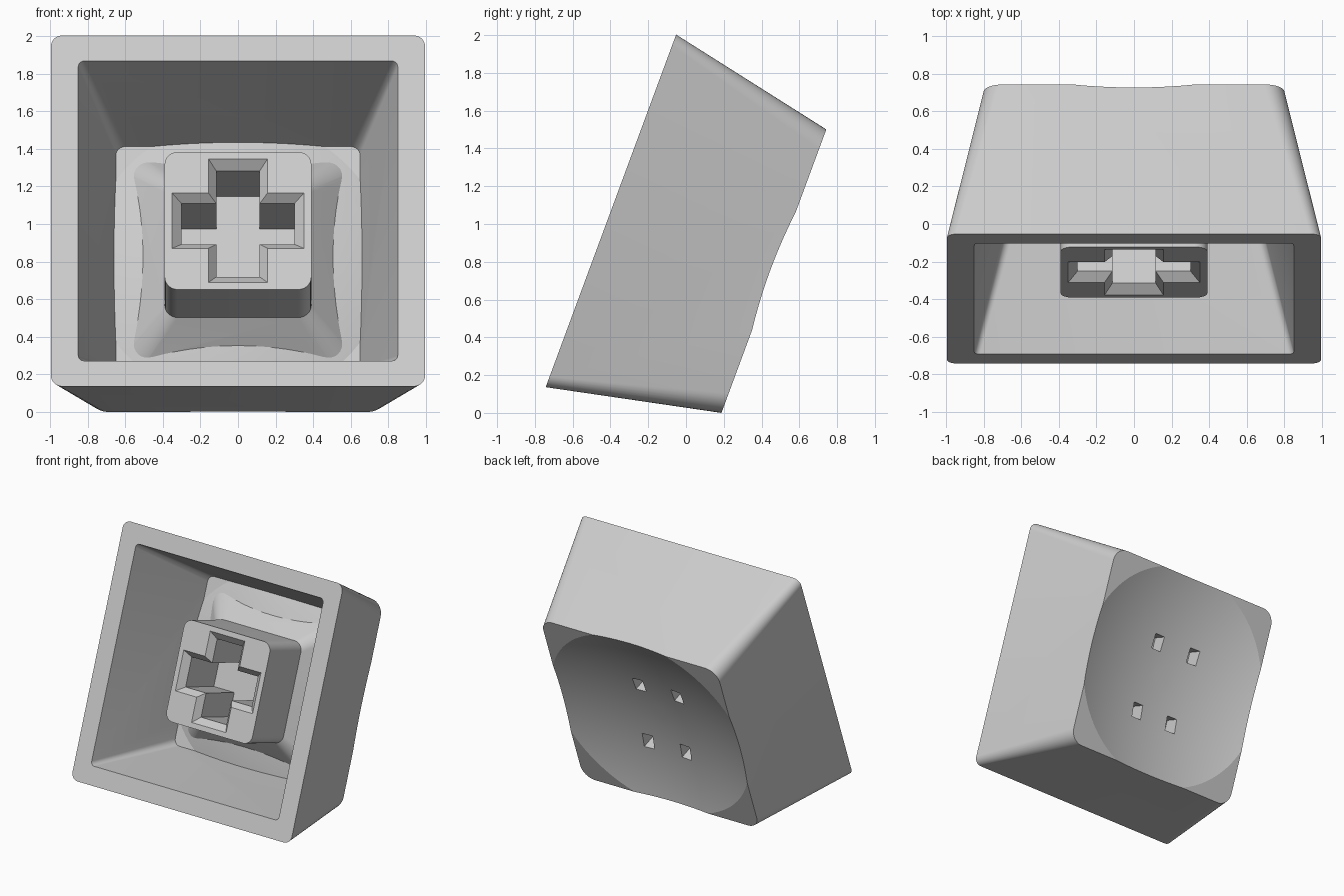
import bpy
import bmesh
import math
from mathutils import Matrix, Vector

cube = bpy.data.objects.get("Cube")
if cube:
    bpy.data.objects.remove(cube, do_unlink=True)

grey = bpy.data.materials.new("light_grey_plastic")
grey.use_nodes = True
colour = (0.6, 0.6, 0.6, 1)
grey.diffuse_color = colour
grey.node_tree.nodes["Principled BSDF"].inputs["Base Color"].default_value = colour


def rounded_square(half, radius, steps):
    """Outline of a square with rounded corners (a circle if radius == half)."""
    points = []
    for quarter in range(4):
        middle = math.radians(45 + 90 * quarter)
        cx = math.copysign(half - radius, math.cos(middle))
        cy = math.copysign(half - radius, math.sin(middle))
        for i in range(steps + 1):
            if radius == half and i == steps:
                continue
            a = math.radians(90) * (quarter + i / steps)
            points.append((cx + radius * math.cos(a), cy + radius * math.sin(a)))
    return points


def cross(arm, width):
    """Outline of a plus shape."""
    corner = [(arm, -width), (arm, width), (width, width)]
    points = []
    for quarter in range(4):
        turn = Matrix.Rotation(math.radians(90) * quarter, 2)
        points += [tuple(turn @ Vector(p)) for p in corner]
    return points


def loft(name, sections):
    """Closed solid through a list of (outline, height) sections."""
    bm = bmesh.new()
    rings = [[bm.verts.new((x, y, z)) for x, y in outline] for outline, z in sections]
    n = len(rings[0])
    for low, high in zip(rings, rings[1:]):
        for i in range(n):
            j = (i + 1) % n
            bm.faces.new((low[i], low[j], high[j], high[i]))
    bm.faces.new(rings[0][::-1])
    bm.faces.new(rings[-1])
    bmesh.ops.recalc_face_normals(bm, faces=bm.faces)
    mesh = bpy.data.meshes.new(name)
    bm.to_mesh(mesh)
    bm.free()
    mesh.materials.append(grey)
    obj = bpy.data.objects.new(name, mesh)
    bpy.context.collection.objects.link(obj)
    return obj


def combine(target, tool, operation):
    """Apply a boolean and discard the tool."""
    tool.hide_render = True
    mod = target.modifiers.new("combine", "BOOLEAN")
    mod.operation = operation
    mod.solver = "EXACT"
    mod.object = tool
    bpy.context.view_layer.objects.active = target
    bpy.ops.object.modifier_apply(modifier=mod.name)
    bpy.data.objects.remove(tool, do_unlink=True)


def lens(name, bottom):
    """Shallow spherical bowl cutter with its lowest point at the given height."""
    sphere, count = 2.75, 20
    sections = []
    for i in range(1, count + 1):
        r = 1.3 * i / count
        z = bottom + sphere - math.sqrt(sphere ** 2 - r ** 2)
        sections.append((rounded_square(r, r, 20), z))
    return loft(name, sections)


# Tapered shell, built with its open side down
cap = loft("keycap", [(rounded_square(0.995, 0.06, 8), 0),
                      (rounded_square(0.8, 0.11, 8), 0.92)])

# Tapered cavity with a ceiling that bulges down under the dish
cavity = loft("cavity", [(rounded_square(0.863, 0.03, 6), -0.05),
                         (rounded_square(0.65, 0.05, 6), 0.77)])
combine(cavity, lens("ceiling_bulge", 0.652), "DIFFERENCE")
combine(cap, cavity, "DIFFERENCE")

# Square stem flaring out into the ceiling
stem = loft("stem", [(rounded_square(0.39, 0.07, 8), 0.15),
                     (rounded_square(0.39, 0.07, 8), 0.58),
                     (rounded_square(0.6, 0.11, 8), 0.796)])
combine(cap, stem, "UNION")

# Cross socket with a bevelled mouth
socket = loft("socket", [(cross(0.36, 0.165), 0.14), (cross(0.3, 0.115), 0.2),
                         (cross(0.3, 0.115), 0.59)])
combine(cap, socket, "DIFFERENCE")

# Spherical dish on the top face
combine(cap, lens("dish", 0.78), "DIFFERENCE")

# Four small blind pits in the dish
for x, y in [(0.12, -0.25), (-0.23, -0.25), (0.17, 0.33), (-0.17, 0.33)]:
    outline = [(x + sx * 0.045, y + sy * 0.06)
               for sx, sy in [(-1, -1), (1, -1), (1, 1), (-1, 1)]]
    combine(cap, loft("pit", [(outline, 0.68), (outline, 1.0)]), "DIFFERENCE")

# Tip the cap onto its edge, open side to the front, and rest it on the ground
cap.data.transform(Matrix.Rotation(math.radians(-110.3), 4, "X"))
ys = [v.co.y for v in cap.data.vertices]
zs = [v.co.z for v in cap.data.vertices]
cap.data.transform(Matrix.Translation((0, -(min(ys) + max(ys)) / 2, -min(zs))))

bpy.ops.object.select_all(action="DESELECT")
cap.select_set(True)
bpy.context.view_layer.objects.active = cap
bpy.ops.object.shade_smooth_by_angle(angle=math.radians(17))
